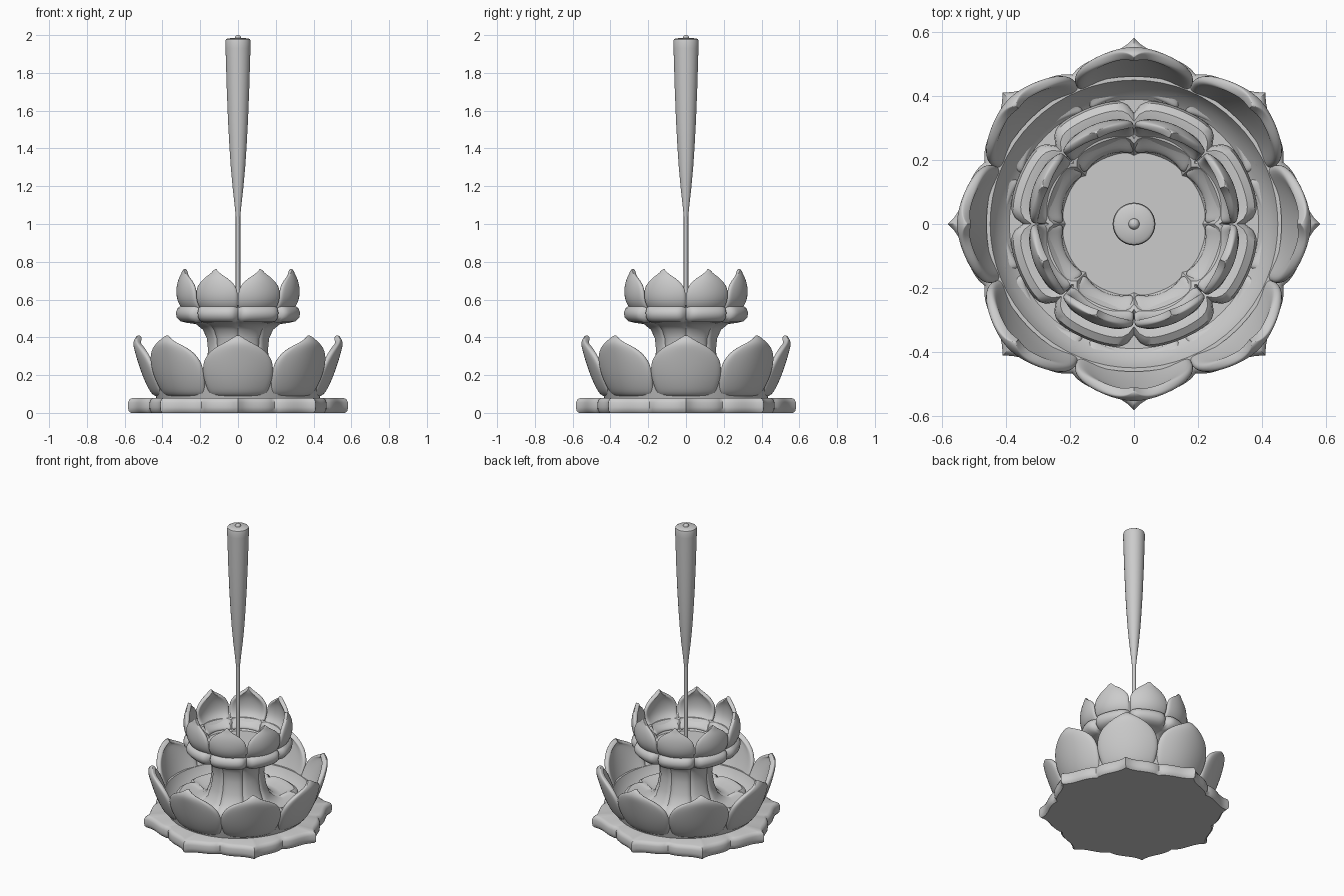
import bpy, math
from math import sin, cos, pi, exp, radians


def make(name, verts, faces, angle=40):
    me = bpy.data.meshes.new(name)
    me.from_pydata(verts, [], faces)
    me.update()
    ob = bpy.data.objects.new(name, me)
    bpy.context.collection.objects.link(ob)
    bpy.ops.object.select_all(action='DESELECT')
    ob.select_set(True)
    bpy.context.view_layer.objects.active = ob
    bpy.ops.object.shade_smooth_by_angle(angle=radians(angle))
    return ob


def lathe(name, profile, n=32, radius=lambda r, a: r):
    """Revolve (r, z) points, capped both ends; radius() shapes the outline."""
    verts, faces = [], []
    for r, z in profile:
        for k in range(n):
            a = 2 * pi * k / n
            q = radius(r, a)
            verts.append((q * cos(a), q * sin(a), z))
    for i in range(len(profile) - 1):
        for k in range(n):
            m = (k + 1) % n
            faces.append((i * n + k, i * n + m, (i + 1) * n + m, (i + 1) * n + k))
    faces.append(tuple(reversed(range(n))))
    faces.append(tuple(range((len(profile) - 1) * n, len(profile) * n)))
    return make(name, verts, faces)


def petal_ring(name, rows, thick, offset, cup):
    """Eight cupped petals; rows are (radius, height, half width)."""
    us = [i / 4 - 1 for i in range(9)]
    for p in range(8):
        c = offset + p * pi / 4
        verts, faces = [], []
        for r, z, w in rows:
            for u in us:
                a = c + w * u / r
                q = r - cup * u * u * min(1, w / 0.1)
                verts.append((q * cos(a), q * sin(a), z))
        for i in range(len(rows) - 1):
            for j in range(8):
                b = i * 9 + j
                faces.append((b, b + 1, b + 10, b + 9))
        ob = make(f"{name}_{p + 1}", verts, faces, 60)
        s = ob.modifiers.new("thickness", 'SOLIDIFY')
        s.thickness, s.offset = thick, -1
        d = ob.modifiers.new("smooth", 'SUBSURF')
        d.levels = d.render_levels = 2


# pointed eight-lobed base plate
def base_outline(r, a):
    t = abs((a + pi / 8) % (pi / 4) - pi / 8) / (pi / 8)
    return r * (0.53 + 0.052 * exp(-5 * t) - 0.025 * t ** 5) / 0.58


lathe("base_plate", [(0.565, 0), (0.578, 0.012), (0.58, 0.03), (0.58, 0.055),
                     (0.572, 0.072), (0.555, 0.08), (0.3, 0.08)], 160, base_outline)

# bowl lining behind the lower petals
lathe("bowl", [(0.43, 0.07), (0.445, 0.12), (0.462, 0.19), (0.45, 0.19),
               (0.425, 0.13), (0.39, 0.1), (0.3, 0.1)], 64)

petal_ring("lower_petal", [(0.40, 0.083, 0.15), (0.45, 0.085, 0.165), (0.482, 0.14, 0.19),
                           (0.508, 0.2, 0.208), (0.53, 0.265, 0.206), (0.546, 0.32, 0.172),
                           (0.556, 0.36, 0.112), (0.552, 0.387, 0.048), (0.53, 0.418, 0.004)],
           0.033, 0, 0.02)


# fluted stem with rolled foot and collar
def flutes(r, a):
    depth = 0.05 + 0.06 * min(1, max(0, (r - 0.24) / 0.06))
    return r * (1 - depth * (1 - abs(sin(4 * a))) ** 4)


lathe("stem", [(0.36, 0.085), (0.38, 0.1), (0.39, 0.13), (0.383, 0.155), (0.36, 0.17),
               (0.325, 0.165), (0.28, 0.145), (0.235, 0.15), (0.195, 0.185), (0.172, 0.25),
               (0.16, 0.33), (0.167, 0.395), (0.188, 0.44), (0.225, 0.47), (0.275, 0.477),
               (0.31, 0.485), (0.33, 0.507), (0.334, 0.53), (0.325, 0.555), (0.3, 0.57),
               (0.275, 0.565), (0.24, 0.52), (0.225, 0.5), (0.02, 0.5)], 128, flutes)

petal_ring("upper_petal", [(0.24, 0.498, 0.096), (0.285, 0.53, 0.115), (0.322, 0.57, 0.127),
                           (0.336, 0.615, 0.134), (0.337, 0.66, 0.13), (0.332, 0.697, 0.1),
                           (0.324, 0.722, 0.062), (0.318, 0.74, 0.027), (0.314, 0.765, 0.003)],
           0.026, pi / 8, 0.014)

# thin rod and tapering club with a small knob
lathe("rod", [(0.012, 0.49), (0.012, 1.06)], 24)
lathe("club", [(0.012, 1.04), (0.018, 1.1), (0.029, 1.2), (0.038, 1.3), (0.046, 1.42),
               (0.053, 1.55), (0.06, 1.73), (0.066, 1.93), (0.067, 1.965), (0.064, 1.977),
               (0.055, 1.983), (0.02, 1.984)], 32)
lathe("top_knob", [(0.017, 1.98), (0.017, 1.988), (0.013, 1.996), (0.005, 2.0)], 24)
